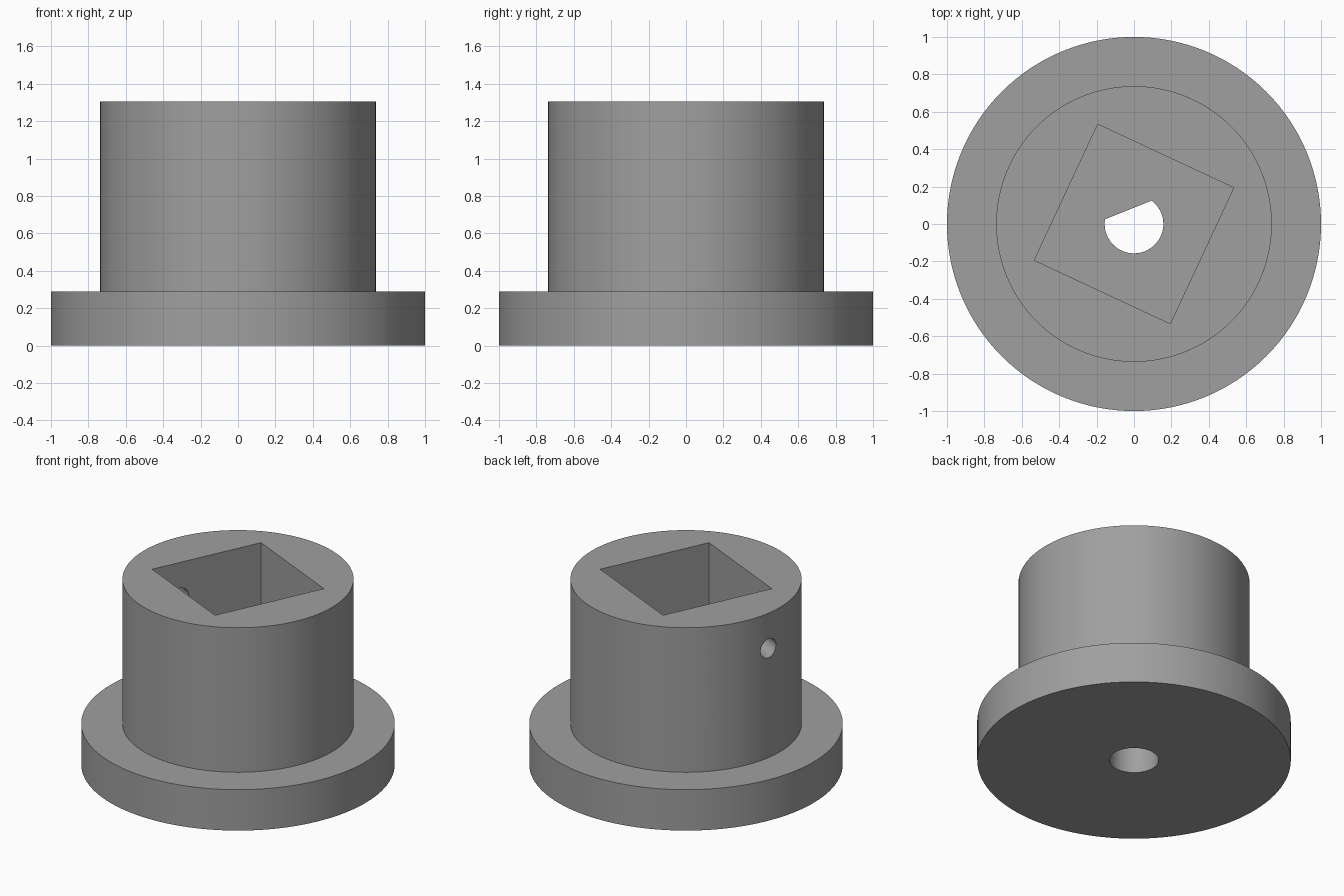
import bpy, bmesh, math
from mathutils import Matrix, Vector

if "Cube" in bpy.data.objects:
    bpy.data.objects.remove(bpy.data.objects["Cube"])

SQUARE_TURN = math.radians(65)    # pocket rotation
SCREW_DIR = math.radians(155)     # screw holes run square to a pocket wall
FLAT_DIR = math.radians(111.9)    # direction the bore's flat faces
BASE_R, HUB_R, BASE_TOP, HUB_TOP = 1.0, 0.737, 0.288, 1.305
FLOOR, BORE_R, FLAT_DIST, FLAT_START = 0.79, 0.157, 0.081, 0.158

grey = bpy.data.materials.new("grey")
grey.diffuse_color = (0.35, 0.35, 0.35, 1)
grey.use_nodes = True
grey.node_tree.nodes["Principled BSDF"].inputs["Base Color"].default_value = grey.diffuse_color


def make_object(name, bm):
    bmesh.ops.recalc_face_normals(bm, faces=bm.faces)
    mesh = bpy.data.meshes.new(name)
    bm.to_mesh(mesh)
    bm.free()
    mesh.materials.append(grey)
    obj = bpy.data.objects.new(name, mesh)
    bpy.context.collection.objects.link(obj)
    return obj


def prism(name, outline, z0, z1, matrix=Matrix()):
    """Extrude a flat outline from z0 to z1, then place it."""
    bm = bmesh.new()
    face = bm.faces.new([bm.verts.new((x, y, z0)) for x, y in outline])
    top = bmesh.ops.extrude_face_region(bm, geom=[face])["geom"]
    bmesh.ops.translate(bm, vec=(0, 0, z1 - z0),
                        verts=[v for v in top if isinstance(v, bmesh.types.BMVert)])
    bm.transform(matrix)
    return make_object(name, bm)


def arc(radius, start, end, count):
    return [(radius * math.cos(start + (end - start) * i / count),
             radius * math.sin(start + (end - start) * i / count)) for i in range(count + 1)]


def circle(radius, count):
    return arc(radius, 0, math.tau, count)[:-1]


# Flanged body, turned from a stepped profile
bm = bmesh.new()
rings = [[bm.verts.new((x, y, z)) for x, y in circle(r, 128)]
         for r, z in ((BASE_R, 0), (BASE_R, BASE_TOP), (HUB_R, BASE_TOP), (HUB_R, HUB_TOP))]
for low, high in zip(rings, rings[1:]):
    for i in range(128):
        j = (i + 1) % 128
        bm.faces.new((low[i], low[j], high[j], high[i]))
bm.faces.new(rings[0])
bm.faces.new(rings[-1])
body = make_object("flanged_hub", bm)

# Square pocket
half = 0.401
cutters = [prism("pocket_cutter", [(-half, -half), (half, -half), (half, half), (-half, half)],
                 FLOOR, HUB_TOP + 0.1, Matrix.Rotation(SQUARE_TURN, 4, 'Z'))]

# Shaft bore: round at the mouth, D-shaped above
gap = math.acos(FLAT_DIST / BORE_R)
turn = Matrix.Rotation(FLAT_DIR + gap, 4, 'Z')
cutters.append(prism("d_bore_cutter", arc(BORE_R, 0, math.tau - 2 * gap, 48),
                     FLAT_START - 0.05, FLOOR + 0.1, turn))
cutters.append(prism("round_bore_cutter", circle(BORE_R, 64), -0.1, FLAT_START, turn))

# Pair of screw holes through one pocket wall
for side in (-1, 1):
    place = (Matrix.Translation((0, 0, 1.057)) @ Matrix.Rotation(SCREW_DIR, 4, 'Z')
             @ Matrix.Translation((0, side * 0.198, 0)) @ Matrix.Rotation(math.pi / 2, 4, 'Y'))
    cutters.append(prism("screw_hole_cutter", circle(0.067, 32), 0.2, 0.9, place))

# Cut everything out of the body
bpy.context.view_layer.objects.active = body
body.select_set(True)
for cutter in cutters:
    mod = body.modifiers.new("cut", 'BOOLEAN')
    mod.operation, mod.solver, mod.object = 'DIFFERENCE', 'EXACT', cutter
    bpy.ops.object.modifier_apply(modifier=mod.name)
    bpy.data.objects.remove(cutter)
bpy.ops.object.shade_smooth_by_angle(angle=math.radians(30))
